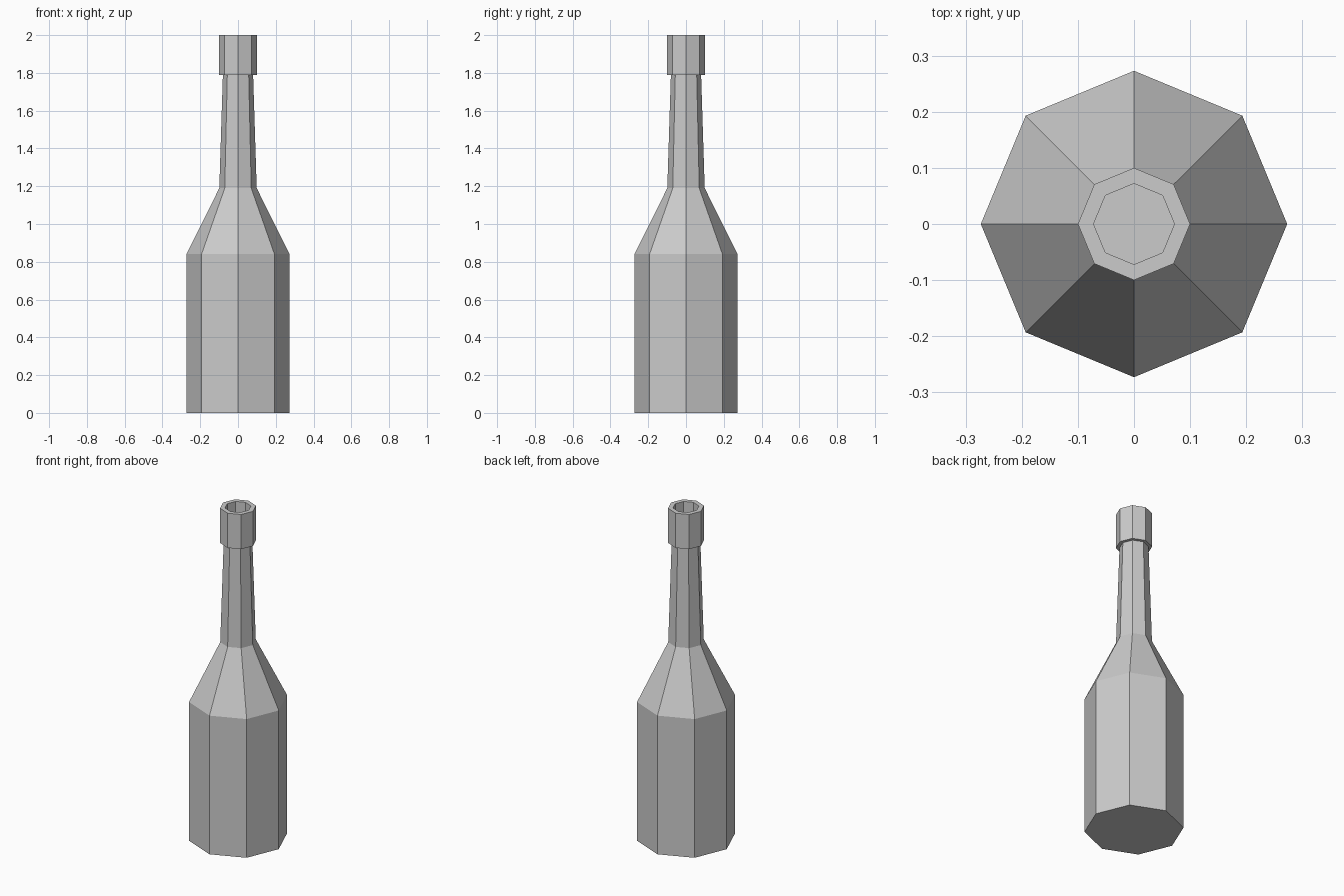
import bpy
import bmesh
from math import cos, sin, tau

cube = bpy.data.objects.get("Cube")
if cube:
    bpy.data.objects.remove(cube, do_unlink=True)

SIDES = 8


def make_material(name, colour):
    mat = bpy.data.materials.new(name)
    mat.use_nodes = True
    mat.diffuse_color = colour
    mat.node_tree.nodes["Principled BSDF"].inputs["Base Color"].default_value = colour
    return mat


def lathe(name, profile, mat):
    """Turn (radius, height) points into a closed, faceted solid."""
    bm = bmesh.new()
    rings = [[bm.verts.new((r * cos(tau * i / SIDES), r * sin(tau * i / SIDES), z))
              for i in range(SIDES)] for r, z in profile]
    for low, high in zip(rings, rings[1:]):
        for i in range(SIDES):
            j = (i + 1) % SIDES
            bm.faces.new((low[i], low[j], high[j], high[i]))
    # Flat caps: the base and the floor of the mouth
    bm.faces.new(rings[0][::-1])
    bm.faces.new(rings[-1])
    bmesh.ops.recalc_face_normals(bm, faces=bm.faces)
    mesh = bpy.data.meshes.new(name)
    bm.to_mesh(mesh)
    bm.free()
    mesh.materials.append(mat)
    obj = bpy.data.objects.new(name, mesh)
    bpy.context.collection.objects.link(obj)
    return obj


grey = make_material("plain grey", (0.6, 0.6, 0.6, 1))

# Base, body, shoulder, neck, lip and hollow mouth in one outline
lathe("bottle", [
    (0.273, 0), (0.273, 0.84),
    (0.099, 1.19), (0.08, 1.79),
    (0.1, 1.79), (0.1, 2.0),
    (0.072, 2.0), (0.072, 1.79),
], grey)
